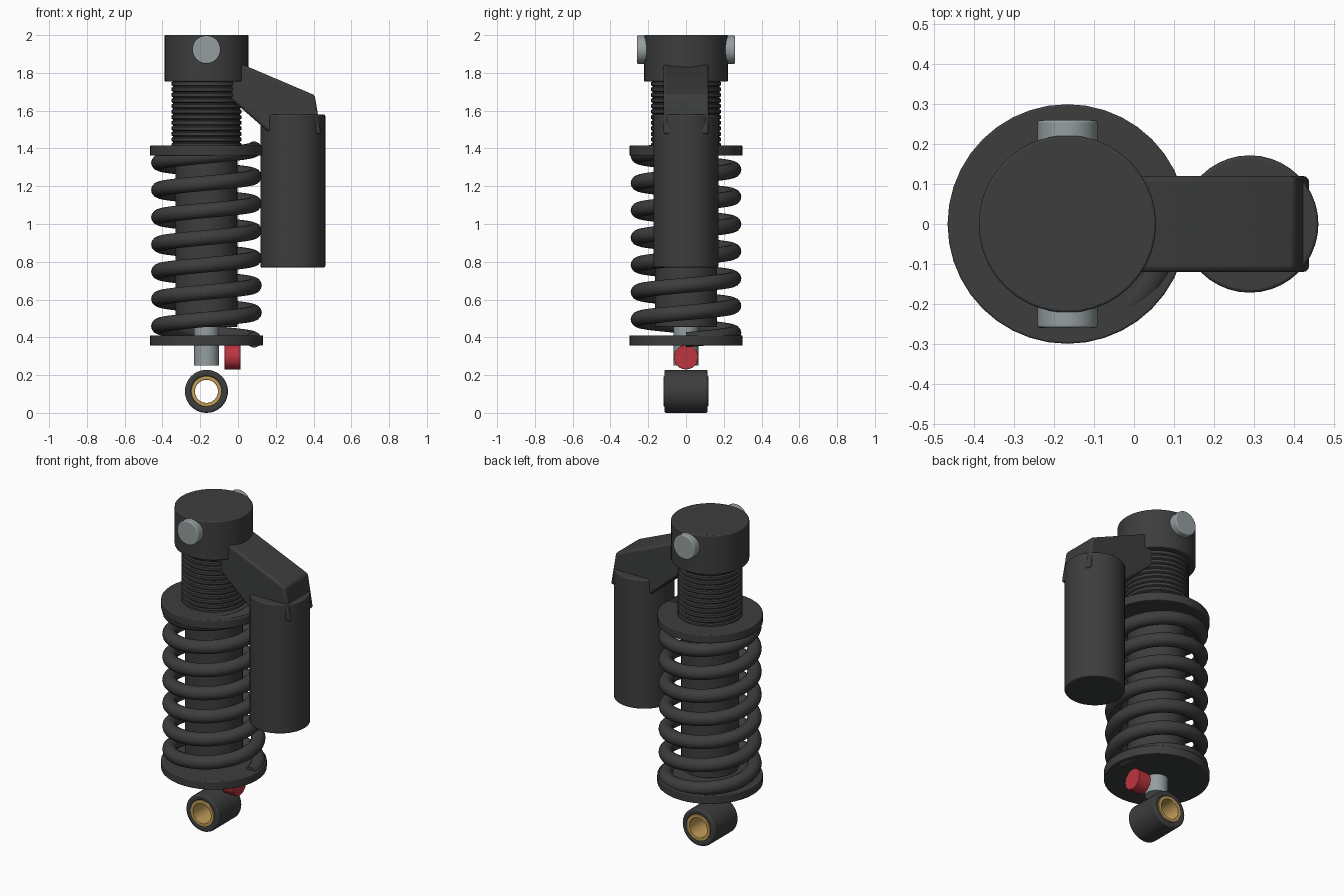
import bpy, math
from mathutils import Matrix

if "Cube" in bpy.data.objects:
    bpy.data.objects.remove(bpy.data.objects["Cube"])

AX = -0.167   # x of the main damper axis


def material(name, rgb):
    m = bpy.data.materials.new(name)
    m.diffuse_color = (*rgb, 1)
    m.use_nodes = True
    m.node_tree.nodes["Principled BSDF"].inputs["Base Color"].default_value = m.diffuse_color
    return m


DARK = material("dark", (0.045, 0.047, 0.046))
SILVER = material("silver", (0.30, 0.34, 0.35))
GOLD = material("gold", (0.55, 0.34, 0.10))
RED = material("red", (0.50, 0.035, 0.05))


def add_object(name, verts, faces, mat, angle=35, bevel=0):
    mesh = bpy.data.meshes.new(name)
    mesh.from_pydata(verts, [], faces)
    ob = bpy.data.objects.new(name, mesh)
    bpy.context.collection.objects.link(ob)
    mesh.materials.append(mat)
    if bevel:
        b = ob.modifiers.new("bevel", 'BEVEL')
        b.width, b.segments, b.limit_method = bevel, 3, 'ANGLE'
        b.angle_limit = math.radians(40)
    bpy.ops.object.select_all(action='DESELECT')
    ob.select_set(True)
    bpy.context.view_layer.objects.active = ob
    bpy.ops.object.shade_smooth_by_angle(angle=math.radians(angle))
    return ob


def lathe(name, profile, mat, at=(AX, 0, 0), axis='Z', sides=40, closed=False, bevel=0):
    """Spin (radius, height) points; closed = ring section, otherwise capped."""
    n = len(profile)
    verts = [(r * math.cos(t), r * math.sin(t), h) for r, h in profile
             for t in (2 * math.pi * i / sides for i in range(sides))]
    faces = [(j * sides + i, j * sides + (i + 1) % sides,
              (j + 1) % n * sides + (i + 1) % sides, (j + 1) % n * sides + i)
             for j in range(n if closed else n - 1) for i in range(sides)]
    if not closed:
        faces.append(tuple(reversed(range(sides))))
        faces.append(tuple(range((n - 1) * sides, n * sides)))
    ob = add_object(name, verts, faces, mat, bevel=bevel)
    turn = {'Z': Matrix(), 'Y': Matrix.Rotation(-math.pi / 2, 4, 'X'),
            'X': Matrix.Rotation(math.pi / 2, 4, 'Y')}[axis]
    ob.matrix_world = Matrix.Translation(at) @ turn
    return ob


def cylinder(name, r, h0, h1, mat, **kw):
    return lathe(name, [(r, h0), (r, h1)], mat, **kw)


# Top head with cross pin
cylinder("top_head", 0.222, 1.755, 2.0, DARK, bevel=0.006)
cylinder("cross_pin", 0.075, -0.26, 0.26, SILVER, at=(AX, 0, 1.923), axis='Y', sides=32, bevel=0.006)

# Threaded sleeve: repeated ridges
thread = []
pitch = 0.0295
for k in range(12):
    z = 1.405 + k * pitch
    thread += [(0.177, z), (0.185, z + 0.005), (0.185, z + 0.021), (0.177, z + 0.026)]
lathe("threaded_sleeve", thread, DARK)

# Damper body and shaft
cylinder("damper_body", 0.164, 0.455, 1.41, DARK, bevel=0.006)
cylinder("damper_shaft", 0.066, 0.25, 0.5, SILVER, sides=32)

# Spring seats
for name, z in (("lower_spring_seat", 0.357), ("upper_spring_seat", 1.362)):
    cylinder(name, 0.30, z, z + 0.053, DARK, bevel=0.005)

# Coil spring: round wire swept along a helix
R, W, TURNS, STEPS, SEG = 0.252, 0.041, 7, 40, 14
verts, faces = [], []
count = TURNS * STEPS + 1
for i in range(count):
    t = 2 * math.pi * i / STEPS
    zc = 0.387 + 0.1442 * i / STEPS
    for j in range(SEG):
        a = 2 * math.pi * j / SEG
        r = R + W * math.cos(a)
        verts.append((AX + r * math.cos(t), r * math.sin(t), zc + W * math.sin(a)))
for i in range(count - 1):
    for j in range(SEG):
        k = (j + 1) % SEG
        faces.append((i * SEG + j, (i + 1) * SEG + j, (i + 1) * SEG + k, i * SEG + k))
faces.append(tuple(range(SEG)))
faces.append(tuple(reversed(range((count - 1) * SEG, count * SEG))))
add_object("coil_spring", verts, faces, DARK)

# Lower mounting eye with bushing
lathe("lower_eye", [(0.114, -0.115), (0.114, 0.115), (0.08, 0.115), (0.08, -0.115)], DARK,
      at=(AX, 0, 0.114), axis='Y', closed=True, bevel=0.01)
lathe("eye_bushing", [(0.081, -0.118), (0.081, 0.118), (0.061, 0.118), (0.061, -0.118)], GOLD,
      at=(AX, 0, 0.114), axis='Y', closed=True, bevel=0.003)

# Adjuster knob
cylinder("adjuster_knob", 0.066, -0.071, 0.013, RED, at=(0, 0, 0.295), axis='X', sides=12, bevel=0.003)

# Side reservoir
cylinder("reservoir", 0.172, 0.77, 1.58, DARK, at=(0.29, 0, 0), bevel=0.008)

# Arm joining head and reservoir: extruded side profile
side = [(-0.10, 1.846), (0.03, 1.842), (0.406, 1.682), (0.441, 1.475),
        (0.164, 1.485), (-0.03, 1.655), (-0.10, 1.66)]
n = len(side)
verts = [(x, y, z) for y in (-0.12, 0.12) for x, z in side]
faces = [tuple(reversed(range(n))), tuple(range(n, 2 * n))]
faces += [(i, (i + 1) % n, (i + 1) % n + n, i + n) for i in range(n)]
faces = [tuple(reversed(f)) for f in faces]
arm = add_object("reservoir_arm", verts, faces, DARK, bevel=0.014)

# Make all normals face outward
import bmesh
for ob in bpy.context.collection.objects:
    bm = bmesh.new()
    bm.from_mesh(ob.data)
    bmesh.ops.recalc_face_normals(bm, faces=bm.faces)
    bm.to_mesh(ob.data)
    bm.free()
